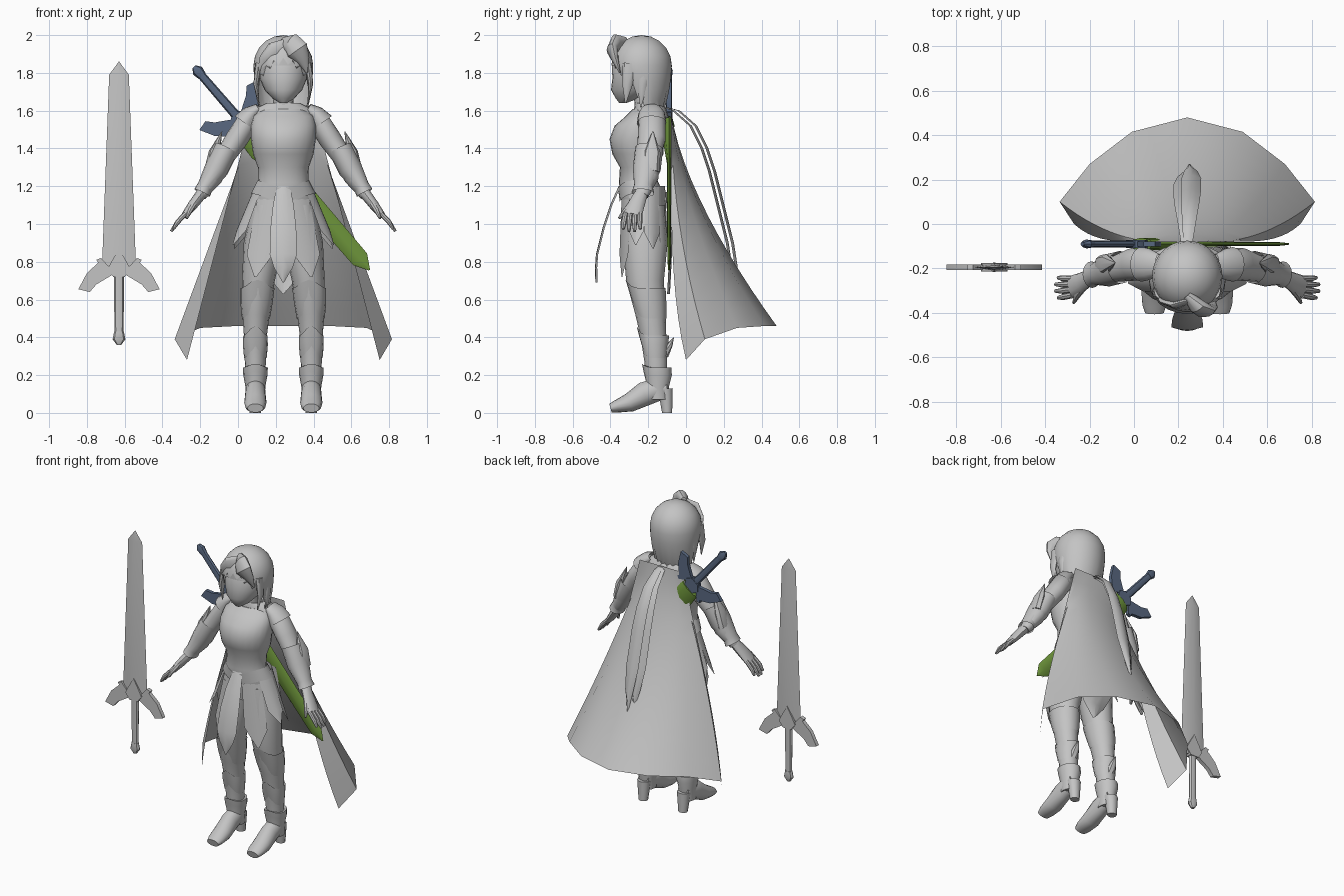
import bpy
import bmesh
from math import sin, cos, pi, radians
from mathutils import Vector

if "Cube" in bpy.data.objects:
    bpy.data.objects.remove(bpy.data.objects["Cube"])

MIDDLE = .24  # the figure stands to the left of the loose sword
SIDES = (("left", 1), ("right", -1))
Y, Z = Vector((0, 1, 0)), Vector((0, 0, 1))
built = []


def material(name, colour):
    mat = bpy.data.materials.new(name)
    mat.use_nodes = True
    rgba = (*colour, 1)
    mat.diffuse_color = rgba
    mat.node_tree.nodes["Principled BSDF"].inputs["Base Color"].default_value = rgba
    return mat


GREY = material("plain grey", (.55, .55, .55))
BLUE = material("slate blue", (.10, .14, .22))
GREEN = material("leaf green", (.16, .31, .045))


def finish(name, bm, mat=GREY, origin=(MIDDLE, 0, 0)):
    bmesh.ops.remove_doubles(bm, verts=bm.verts, dist=.0005)
    bmesh.ops.recalc_face_normals(bm, faces=bm.faces)
    mesh = bpy.data.meshes.new(name)
    bm.to_mesh(mesh)
    bm.free()
    mesh.materials.append(mat)
    obj = bpy.data.objects.new(name, mesh)
    obj.location = origin
    bpy.context.scene.collection.objects.link(obj)
    built.append(obj)
    return obj


def grid(bm, rows, closed=False):
    """Join rows of points into a surface and return the rows of vertices."""
    rows = [[bm.verts.new(p) for p in row] for row in rows]
    for low, high in zip(rows, rows[1:]):
        count = len(low)
        for i in range(count if closed else count - 1):
            j = (i + 1) % count
            bm.faces.new((low[i], low[j], high[j], high[i]))
    return rows


def tube(name, path, side=1, sides=16, level=False, ref=Y, peak=0, caps=True,
         mat=GREY, origin=(MIDDLE, 0, 0)):
    """Loft ellipses along a path of (x, y, z, radius, depth radius)."""
    centres = [Vector((side * p[0], p[1], p[2])) for p in path]
    rows = []
    for i, p in enumerate(path):
        along = Z if level else (centres[min(i + 1, len(path) - 1)]
                                 - centres[max(i - 1, 0)]).normalized()
        v = (ref - along * ref.dot(along)).normalized()
        u = v.cross(along)
        row = []
        for k in range(sides):
            a = 2 * pi * k / sides
            lift = Z * peak * max(0, -sin(a)) ** 4
            row.append(centres[i] + u * cos(a) * p[3] + v * sin(a) * p[4] + lift)
        rows.append(row)
    bm = bmesh.new()
    rings = grid(bm, rows, closed=True)
    if caps:
        bm.faces.new(rings[0])
        bm.faces.new(rings[-1])
    return finish(name, bm, mat, origin)


def ribbon(name, path, side=1, bulge=0):
    """Flat cloth strip along a path of (x, y, z, half width)."""
    bm = bmesh.new()
    grid(bm, [[(side * x + w * k, y - bulge * (1 - k * k), z)
               for k in (-1, -.5, 0, .5, 1)] for x, y, z, w in path])
    return finish(name, bm)


def plate(name, outline, half, mat, origin):
    """Flat slab from an outline in x and z."""
    bm = bmesh.new()
    front, back = grid(bm, [[(x, y, z) for x, z in outline] for y in (-half, half)], True)
    bm.faces.new(front)
    bm.faces.new(back)
    return finish(name, bm, mat, origin)


# Torso, neck and bodice
tube("torso", [(0, -.22, 1, .15, .1), (0, -.235, 1.14, .165, .11),
               (0, -.255, 1.22, .132, .1), (0, -.25, 1.3, .135, .1),
               (0, -.255, 1.37, .16, .135), (0, -.26, 1.45, .172, .145),
               (0, -.25, 1.52, .172, .128), (0, -.23, 1.57, .16, .09),
               (0, -.215, 1.61, .11, .065)], sides=24, level=True)
tube("neck", [(0, -.21, 1.58, .06, .055), (0, -.23, 1.7, .05, .05)], level=True)
tube("bodice_hem", [(0, -.235, 1.16, .172, .116), (0, -.255, 1.23, .137, .105)],
     sides=24, level=True, peak=-.04, caps=False)
tube("cape_collar", [(0, -.185, 1.56, .18, .095), (0, -.19, 1.61, .15, .085),
                     (0, -.2, 1.64, .09, .07)], sides=20, level=True, caps=False)

# Head
tube("head", [(0, -.335, 1.64, .018, .018), (0, -.312, 1.665, .058, .06),
              (0, -.285, 1.71, .1, .112), (0, -.268, 1.77, .125, .122),
              (0, -.262, 1.86, .13, .13), (0, -.25, 1.95, .08, .08)],
     sides=24, level=True)

# Hair cap with a jagged rim, low at the back and open at the face
bm = bmesh.new()
hair_rows = []
STEPS, AROUND = 9, 40
for row in range(STEPS + 1):
    points = []
    for k in range(AROUND):
        a = 2 * pi * k / AROUND
        back = (1 + sin(a)) / 2
        rim = 1.88 - .28 * min(1, back * 1.5) - .035 * (k % 2)
        if row < 6:
            phi = pi / 2 * row / 5
            r, z = sin(phi), 1.84 + .16 * cos(phi)
        else:
            drop = (row - 5) / (STEPS - 5)
            r, z = 1 - .33 * drop ** 2 * back, 1.84 + (rim - 1.84) * drop
        points.append((.158 * r * cos(a), -.235 + .16 * r * sin(a), z))
    hair_rows.append(points)
grid(bm, hair_rows, closed=True)
finish("hair_cap", bm)

# Fringe and locks beside the face
tube("swept_fringe", [(0, -.32, 1.96, .03, .02), (.045, -.37, 1.955, .055, .035),
                      (.075, -.39, 1.92, .06, .03), (.105, -.375, 1.87, .035, .018),
                      (.125, -.35, 1.8, .004, .004)], sides=12)
tube("parted_fringe", [(.01, -.345, 1.95, .03, .012), (-.05, -.365, 1.92, .045, .015),
                       (-.1, -.35, 1.87, .03, .012), (-.135, -.32, 1.8, .004, .004)],
     sides=12)
for label, s in SIDES:
    for n in range(2):
        y = -.3 + .08 * n
        tube(f"{label}_side_lock_{n}", [(.13, y, 1.85, .02, .035),
             (.145, y - .01, 1.74, .013, .028), (.13, y - .02, 1.64 - .02 * n, .002, .003)],
             s, sides=8)

# Long tails trailing from the neck
for label, s in SIDES:
    shift = .014 * s
    ribbon(f"{label}_hair_tail", [(0, -.16, 1.63, .012), (.005, -.06 + shift, 1.6, .025),
           (.01, .03 + shift, 1.52, .035), (.014, .09 + shift, 1.4, .042),
           (.016, .13 + shift, 1.28, .045), (.018, .19 + shift, 1.04, .045),
           (.016, .225 + shift, .9, .03), (.01, .245 + shift, .77, .002)], s, bulge=-.015)

# Cape flaring from the shoulders; its front edges hang straight, then curl back
HEM = [(0, .48, .46, 1.5), (.25, .415, .46, 1.5), (.44, .27, .45, 1.5),
       (.575, .1, .39, 2), (.51, 0, .28, 4)]
hem = [(-x, *rest) for x, *rest in HEM[:0:-1]] + HEM
rows = []
for step in range(13):
    t = step / 12
    row = []
    for i, (x, y, z, curl) in enumerate(hem):
        top = .16 * (i / 4 - 1)
        row.append((top + (x - top) * t, -.08 + (y + .08) * t ** curl, 1.62 + (z - 1.62) * t))
    rows.append(row)
bm = bmesh.new()
grid(bm, rows)
finish("cape", bm)

# Skirt of pointed panels with hanging cloth front and back
ribbon("front_cloth", [(0, -.345, 1.2, .035), (0, -.39, 1.1, .055), (0, -.43, .98, .068),
                       (0, -.465, .84, .072), (0, -.47, .77, .05), (0, -.468, .69, .003)],
       bulge=.012)
ribbon("back_cloth", [(0, -.11, 1.17, .12), (0, -.09, .95, .15), (0, -.09, .83, .14),
                      (0, -.095, .72, .08), (0, -.1, .63, .004)], bulge=-.015)
for label, s in SIDES:
    for turn, length in ((32, .48), (72, .31), (112, .33), (150, .38)):
        rows = []
        for t in (0, .25, .5, .75, 1):
            spread = (.4 - .08 * t) * (1 if t < 1 else .08)
            row = []
            for k in (-1, -.5, 0, .5, 1):
                a = radians(turn) + spread * k
                row.append((s * sin(a) * (.15 + .13 * t),
                            -.225 - cos(a) * (.115 + .02 * t), 1.2 - length * t))
            rows.append(row)
        bm = bmesh.new()
        grid(bm, rows)
        finish(f"{label}_skirt_panel_{turn}", bm)

LEG = .148
for label, s in SIDES:
    # Leg, armour and boot
    tube(f"{label}_leg", [(.085, -.22, 1.1, .085, .105), (.105, -.215, .9, .105, .118),
         (.132, -.217, .7, .087, .1), (.145, -.188, .52, .072, .08),
         (LEG, -.172, .4, .06, .068), (LEG, -.16, .27, .056, .06),
         (LEG, -.155, .1, .045, .05)], s, level=True)
    tube(f"{label}_thigh_guard", [(.145, -.186, .5, .074, .082), (.142, -.2, .58, .085, .096),
         (.137, -.214, .66, .09, .106)], s, level=True, peak=.045, caps=False)
    tube(f"{label}_knee_guard", [(LEG, -.165, .29, .06, .064), (LEG, -.172, .36, .066, .077),
         (LEG, -.175, .41, .064, .086)], s, level=True, peak=.05, caps=False)
    tube(f"{label}_knee_spike", [(LEG, -.12, .31, .03, .03), (LEG, -.085, .36, .02, .015),
         (LEG, -.065, .4, .002, .002)], s, sides=8)
    tube(f"{label}_boot_shaft", [(LEG, -.15, .07, .05, .06), (LEG, -.15, .14, .053, .06),
         (LEG, -.15, .2, .064, .075), (LEG, -.155, .24, .066, .078)],
         s, level=True, peak=.02)
    tube(f"{label}_foot", [(LEG, -.4, .025, .042, .024), (LEG, -.365, .035, .054, .034),
         (LEG, -.3, .054, .059, .05), (LEG, -.22, .1, .054, .064),
         (LEG, -.15, .125, .052, .062), (LEG, -.1, .13, .04, .05)], s, ref=Z)
    tube(f"{label}_heel", [(LEG, -.1, 0, .03, .028), (LEG, -.11, .13, .044, .042)],
         s, sides=10, level=True)

    # Arm, shoulder plate and gauntlet
    tube(f"{label}_arm", [(.14, -.19, 1.58, .04, .055), (.185, -.18, 1.545, .06, .072),
         (.247, -.182, 1.45, .06, .074), (.315, -.2, 1.35, .052, .06),
         (.375, -.21, 1.25, .055, .065), (.437, -.235, 1.15, .03, .036)], s)
    tube(f"{label}_shoulder_plate", [(.13, -.185, 1.615, .025, .05), (.17, -.182, 1.585, .045, .07),
         (.205, -.182, 1.535, .064, .078)], s, caps=False)
    tube(f"{label}_gauntlet", [(.3, -.195, 1.4, .064, .074), (.355, -.208, 1.29, .064, .074),
         (.413, -.225, 1.2, .042, .05), (.43, -.228, 1.165, .046, .06)], s, caps=False)
    tube(f"{label}_elbow_spike", [(.39, -.19, 1.28, .03, .05), (.365, -.18, 1.38, .03, .045),
         (.325, -.175, 1.49, .002, .003)], s, sides=8)
    tube(f"{label}_palm", [(.43, -.235, 1.165, .03, .034), (.48, -.265, 1.1, .026, .046),
         (.523, -.283, 1.045, .018, .05)], s, sides=12)
    for n in range(4):
        k = n - 1.5
        reach = .012 * abs(k)
        tube(f"{label}_finger_{n}", [(.518, -.283 + .025 * k, 1.055, .013, .014),
             (.56, -.287 + .028 * k, 1.01, .013, .014),
             (.6 - reach, -.287 + .03 * k, .955 + reach, .007, .008)], s, sides=8)
    tube(f"{label}_thumb", [(.465, -.28, 1.12, .018, .018), (.495, -.32, 1.07, .015, .015),
         (.512, -.355, 1.03, .007, .007)], s, sides=8)


# Swords share one hilt; the local origin is the centre of the guard
def hilt(prefix, mat, origin):
    parts = [tube(f"{prefix}_grip", [(0, 0, -.36, .024, .016), (0, 0, -.06, .027, .018)],
                  sides=8, level=True, mat=mat, origin=origin),
             tube(f"{prefix}_pommel", [(0, 0, -.42, .012, .01), (0, 0, -.39, .034, .022),
                  (0, 0, -.35, .026, .018)], sides=8, level=True, mat=mat, origin=origin),
             plate(f"{prefix}_guard_centre", [(-.03, -.06), (.03, -.06), (.06, -.02), (.04, .02),
                   (0, .09), (-.04, .02), (-.06, -.02)], .02, mat, origin)]
    for label, s in SIDES:
        arm = [(.02, -.04), (.07, -.07), (.12, -.1), (.155, -.14), (.215, -.125),
               (.17, -.04), (.11, .015), (.12, .03), (.095, .04), (.05, -.01)]
        parts.append(plate(f"{prefix}_{label}_guard_arm", [(s * x, z) for x, z in arm],
                           .013, mat, origin))
    return parts


stand, sling = (-.63, -.195, .78), (.02, -.09, 1.54)
hilt("loose_sword", GREY, stand)
tube("loose_sword_blade", [(0, 0, .0, .088, .016), (0, 0, .1, .086, .016),
     (0, 0, 1.01, .052, .01), (0, 0, 1.08, .001, .001)],
     sides=4, level=True, origin=stand)

# Smaller sword in a wide-mouthed sheath slung across the back
slung = hilt("back_sword", BLUE, sling)
for obj in slung:
    obj.scale = (.92, .92, .92)
slung.append(tube("back_sword_sheath", [(0, 0, .02, .07, .028), (0, 0, .18, .085, .026),
             (0, 0, .28, .055, .011), (0, 0, .96, .048, .009), (0, 0, 1.035, .004, .004)],
             sides=8, level=True, mat=GREEN, origin=sling))
for obj in slung:
    obj.rotation_euler = (0, 2.43, 0)

# Smooth shading that keeps hard edges
for obj in bpy.context.selected_objects:
    obj.select_set(False)
for obj in built:
    obj.select_set(True)
bpy.context.view_layer.objects.active = built[0]
bpy.ops.object.shade_smooth_by_angle(angle=radians(38))
